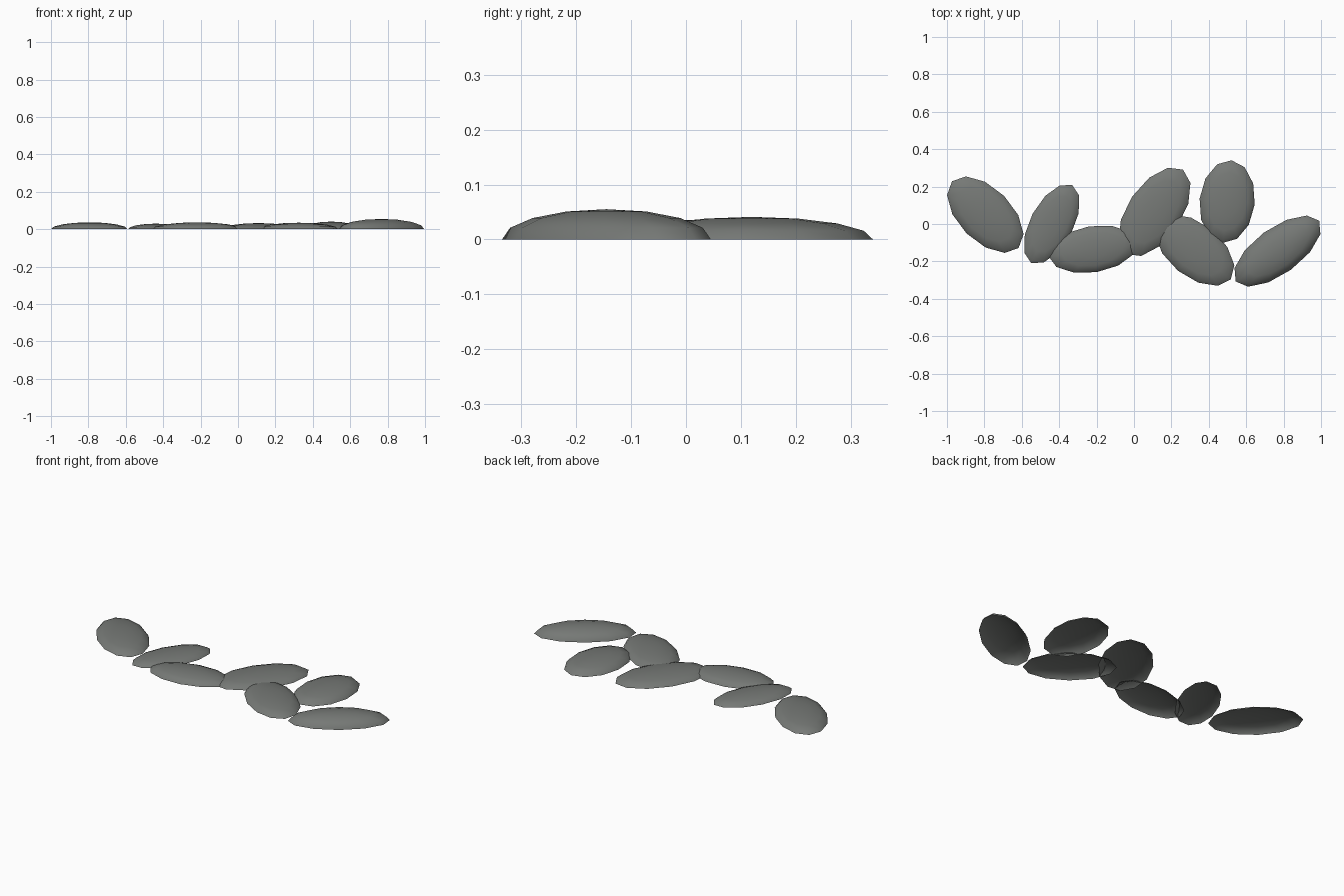
import bpy
import bmesh
from math import radians, sin, cos, pi
from mathutils import Matrix

cube = bpy.data.objects.get("Cube")
if cube:
    bpy.data.objects.remove(cube, do_unlink=True)

# Stone colour
stone_grey = bpy.data.materials.new("stone_grey")
stone_grey.use_nodes = True
colour = (0.18, 0.19, 0.18, 1)
stone_grey.diffuse_color = colour
bsdf = stone_grey.node_tree.nodes["Principled BSDF"]
bsdf.inputs["Base Color"].default_value = colour
bsdf.inputs["Roughness"].default_value = 0.9

SIDES, RINGS = 12, 4


def paving_stone(name, x, y, length, width, height, angle):
    """Open-bottomed flattened dome lying on the ground."""
    bm = bmesh.new()
    bmesh.ops.create_uvsphere(bm, u_segments=SIDES, v_segments=2 * RINGS, radius=1)
    below = [v for v in bm.verts if v.co.z < -0.01]
    bmesh.ops.delete(bm, geom=below, context='VERTS')
    for v in bm.verts:
        if abs(v.co.z) < 0.01:
            v.co.z = 0
    bm.transform(Matrix.Rotation(radians(angle), 4, 'Z')
                 @ Matrix.Diagonal((length, width, height, 1)))
    mesh = bpy.data.meshes.new(name)
    bm.to_mesh(mesh)
    bm.free()
    mesh.materials.append(stone_grey)
    mesh.shade_smooth()
    obj = bpy.data.objects.new(name, mesh)
    obj.location = (x, y, 0)
    bpy.context.collection.objects.link(obj)


# Seven stones: centre, half length, half width, height, turn in degrees
paving_stone("far_right_stone", -0.795, 0.05, 0.252, 0.142, 0.037, -45)
paving_stone("right_back_stone", -0.44, 0, 0.235, 0.116, 0.03, 62)
paving_stone("right_front_stone", -0.22, -0.135, 0.24, 0.124, 0.037, 9)
paving_stone("middle_back_stone", 0.11, 0.065, 0.272, 0.145, 0.033, 56)
paving_stone("middle_front_stone", 0.325, -0.14, 0.248, 0.142, 0.035, -39)
paving_stone("left_back_stone", 0.498, 0.12, 0.222, 0.148, 0.041, 84)
paving_stone("far_left_stone", 0.767, -0.145, 0.276, 0.123, 0.055, 36)
